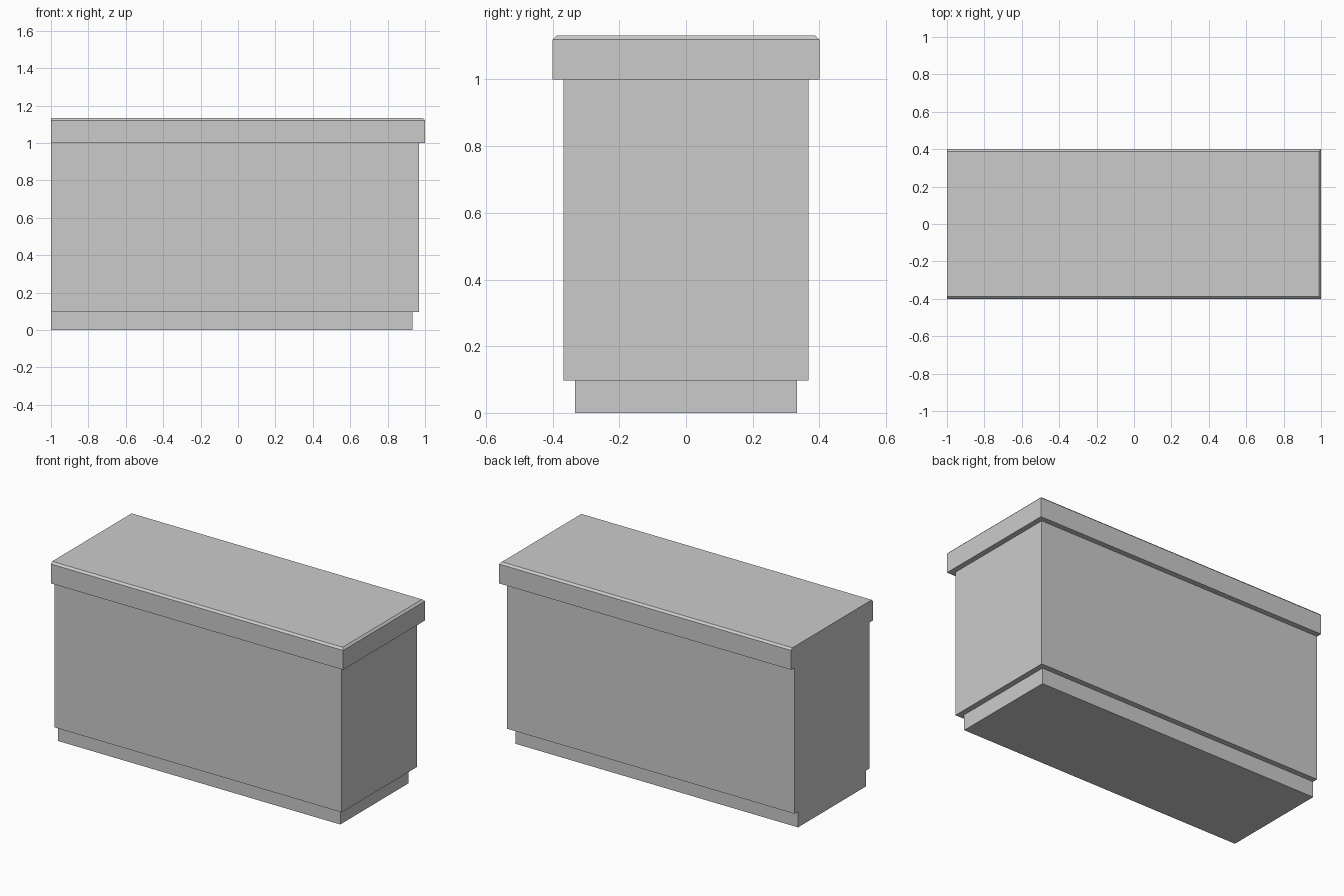
import bpy
import bmesh

cube = bpy.data.objects.get("Cube")
if cube:
    bpy.data.objects.remove(cube, do_unlink=True)

# Plain grey finish
GREY = (0.6, 0.6, 0.6, 1.0)
grey = bpy.data.materials.new("plain grey")
grey.use_nodes = True
grey.diffuse_color = GREY
grey.node_tree.nodes["Principled BSDF"].inputs["Base Color"].default_value = GREY

# Stepped section, bottom to top: (inset from the worktop edge, height)
plinth = [(0.067, 0.0), (0.067, 0.097)]
cabinet = [(0.033, 0.097), (0.033, 1.0)]
worktop = [(0.0, 1.0), (0.0, 1.12), (0.012, 1.132)]
HALF_LENGTH, HALF_DEPTH = 1.0, 0.4


def add_row(bm, inset, z):
    """Corners round the three stepped sides; the -x end stays flush."""
    x, y = HALF_LENGTH - inset, HALF_DEPTH - inset
    corners = [(-HALF_LENGTH, -y), (x, -y), (x, y), (-HALF_LENGTH, y)]
    return [bm.verts.new((cx, cy, z)) for cx, cy in corners]


bm = bmesh.new()
rows = [add_row(bm, inset, z) for inset, z in plinth + cabinet + worktop]

# Front, +x end and back, including the ledges and the bevelled rim
for low, high in zip(rows, rows[1:]):
    for i in range(3):
        bm.faces.new((low[i], low[i + 1], high[i + 1], high[i]))

# Underside, top and the single flat end
bm.faces.new(reversed(rows[0]))
bm.faces.new(rows[-1])
bm.faces.new([r[0] for r in rows] + [r[3] for r in reversed(rows)])
bmesh.ops.recalc_face_normals(bm, faces=bm.faces)

mesh = bpy.data.meshes.new("counter")
bm.to_mesh(mesh)
bm.free()
mesh.materials.append(grey)
bpy.context.collection.objects.link(bpy.data.objects.new("counter", mesh))
